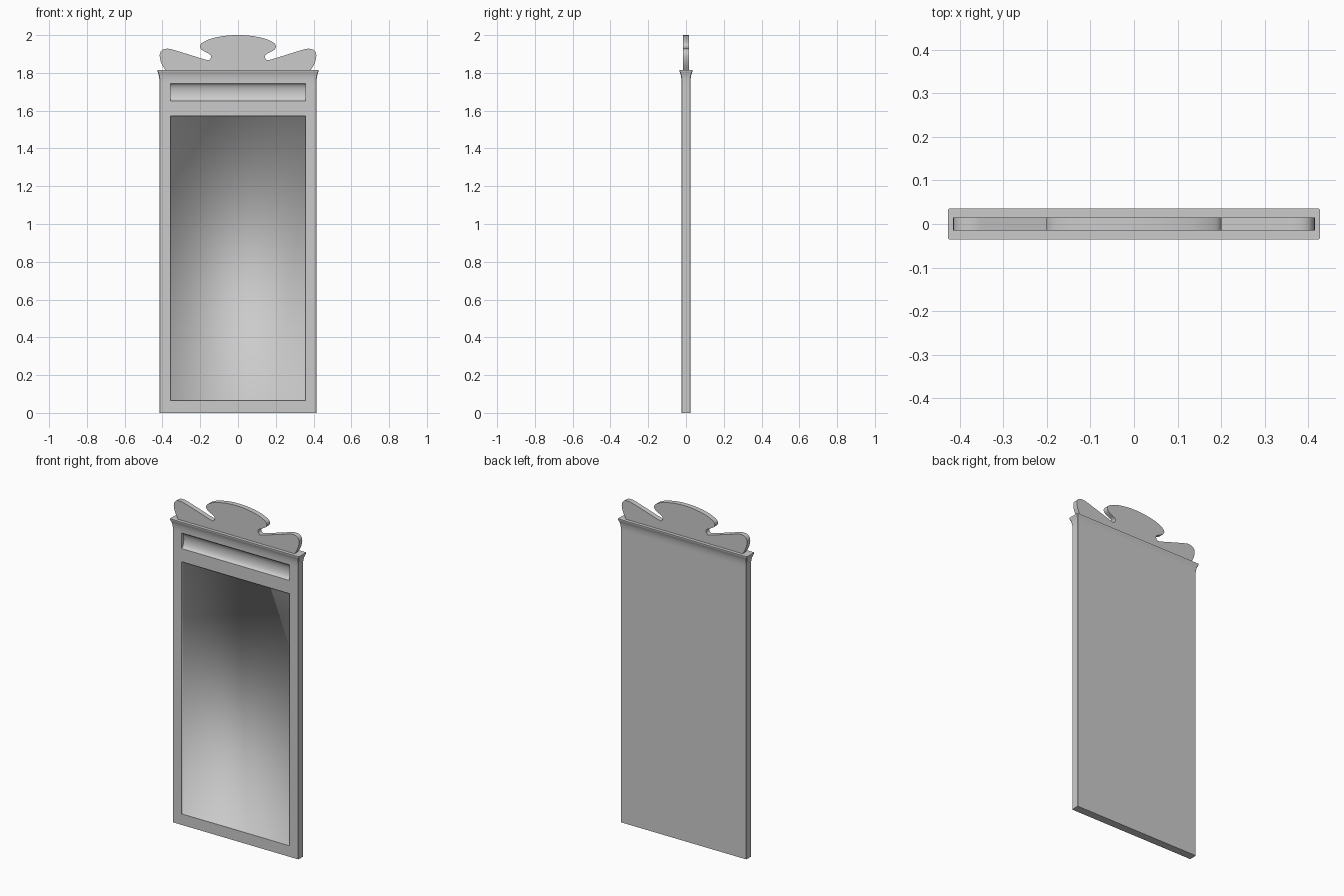
import bpy
import bmesh
import math
from mathutils import Vector

cube = bpy.data.objects.get("Cube")
if cube:
    bpy.data.objects.remove(cube, do_unlink=True)

grey = bpy.data.materials.new("plain grey")
grey.use_nodes = True
colour = (0.6, 0.6, 0.6, 1)
grey.diffuse_color = colour
grey.node_tree.nodes["Principled BSDF"].inputs["Base Color"].default_value = colour

HALF_W, HALF_D = 0.416, 0.024      # frame half width and half depth
OPEN_X = 0.357                     # half width of both openings
PANEL_Z = (0.066, 1.573)           # tall panel bottom and top
TROUGH_Z = (1.652, 1.745)          # upper trough bottom and top
PANEL_DEPTH, TROUGH_DEPTH = 0.015, 0.022


def finish(bm, name, soft=lambda edge: False, limit=35):
    """Turn a bmesh into a smooth object whose creases stay sharp."""
    bmesh.ops.recalc_face_normals(bm, faces=bm.faces)
    for face in bm.faces:
        face.smooth = True
    for edge in bm.edges:
        edge.smooth = soft(edge) or edge.calc_face_angle(0) < math.radians(limit)
    mesh = bpy.data.meshes.new(name)
    bm.to_mesh(mesh)
    bm.free()
    mesh.materials.append(grey)
    obj = bpy.data.objects.new(name, mesh)
    bpy.context.collection.objects.link(obj)
    return obj


def ring(bm, z, grow):
    """Rectangle with small clipped corners."""
    w, d, c = HALF_W + grow, HALF_D + grow, 0.003
    corners = [(w, d - c), (w - c, d), (c - w, d), (-w, d - c),
               (-w, c - d), (c - w, -d), (w - c, -d), (w, c - d)]
    return [bm.verts.new((x, y, z)) for x, y in corners]


def front_face(bm, z_range):
    """Front cell of the frame lying in the given height range."""
    bm.faces.ensure_lookup_table()
    for face in bm.faces:
        c = face.calc_center_median()
        if c.y < -HALF_D + 0.001 and abs(c.x) < 0.05 and z_range[0] < c.z < z_range[1]:
            return face


# Frame with flared cornice, lofted from rings
bm = bmesh.new()
levels = [(0, 0), (1.762, 0), (1.78, 0.002), (1.794, 0.005),
          (1.804, 0.009), (1.809, 0.011), (1.816, 0.011)]
rings = [ring(bm, z, grow) for z, grow in levels]
for low, high in zip(rings, rings[1:]):
    for i in range(len(low)):
        j = (i + 1) % len(low)
        bm.faces.new((low[i], low[j], high[j], high[i]))
bm.faces.new(rings[0][::-1])
bm.faces.new(rings[-1])
bmesh.ops.recalc_face_normals(bm, faces=bm.faces)

# Cut lines around the openings
cuts = [((x, 0, 0), (1, 0, 0)) for x in (-OPEN_X, OPEN_X)]
cuts += [((0, 0, z), (0, 0, 1)) for z in PANEL_Z + TROUGH_Z]
for co, no in cuts:
    geom = bm.verts[:] + bm.edges[:] + bm.faces[:]
    bmesh.ops.bisect_plane(bm, geom=geom, plane_co=co, plane_no=no)

# Sunken tall panel
panel = front_face(bm, PANEL_Z)
made = bmesh.ops.extrude_face_region(bm, geom=[panel])["geom"]
for v in made:
    if isinstance(v, bmesh.types.BMVert):
        v.co.y += PANEL_DEPTH
if panel.is_valid:
    bm.faces.remove(panel)

# Concave trough above it
cell = front_face(bm, TROUGH_Z)
corner = {(v.co.x > 0, v.co.z > sum(TROUGH_Z) / 2): v for v in cell.verts}
bm.faces.remove(cell)
STEPS = 8
mid, half = sum(TROUGH_Z) / 2, (TROUGH_Z[1] - TROUGH_Z[0]) / 2
arcs = []
for side in (False, True):
    arc = [corner[(side, False)]]
    for k in range(1, STEPS):
        a = math.pi * k / STEPS
        arc.append(bm.verts.new((OPEN_X if side else -OPEN_X,
                                 -HALF_D + TROUGH_DEPTH * math.sin(a),
                                 mid - half * math.cos(a))))
    arc.append(corner[(side, True)])
    arcs.append(arc)
left, right = arcs
for k in range(STEPS):
    bm.faces.new((left[k], right[k], right[k + 1], left[k + 1]))
for arc in arcs:
    bm.faces.new(arc)


def panel_floor_edge(edge):
    """Edges where the tall panel blends softly into its walls."""
    floor_y = -HALF_D + PANEL_DEPTH
    return all(abs(v.co.y - floor_y) < 1e-4 and v.co.z < PANEL_Z[1] + 0.01
               and abs(v.co.x) < OPEN_X + 0.01 for v in edge.verts)


finish(bm, "mirror_frame", panel_floor_edge)

# Scrolled crest: half outline, smoothed and mirrored
half_outline = [(0, 2.0), (0.07, 1.996), (0.14, 1.982), (0.185, 1.962),
                (0.2, 1.945), (0.196, 1.926), (0.175, 1.912), (0.15, 1.899),
                (0.143, 1.886), (0.15, 1.871), (0.168, 1.869), (0.25, 1.894),
                (0.335, 1.92), (0.37, 1.928), (0.4, 1.922), (0.414, 1.9),
                (0.411, 1.868), (0.4, 1.84), (0.383, 1.812)]
pts = [Vector(p) for p in half_outline]
padded = [Vector((-pts[1].x, pts[1].y))] + pts + [pts[-1] * 2 - pts[-2]]
smooth_half = []
for a, b, c, d in zip(padded, padded[1:], padded[2:], padded[3:]):
    for k in range(4):
        t = k / 4
        smooth_half.append(0.5 * (2 * b + (c - a) * t + (2 * a - 5 * b + 4 * c - d) * t ** 2
                                  + (3 * b - a - 3 * c + d) * t ** 3))
smooth_half.append(pts[-1])
outline = smooth_half + [Vector((-p.x, p.y)) for p in reversed(smooth_half[1:])]

bm = bmesh.new()
CREST_D = 0.015
front = [bm.verts.new((p.x, -CREST_D, p.y)) for p in outline]
back = [bm.verts.new((p.x, CREST_D, p.y)) for p in outline]
bm.faces.new(front)
bm.faces.new(back[::-1])
for i in range(len(front)):
    j = (i + 1) % len(front)
    bm.faces.new((front[i], back[i], back[j], front[j]))
finish(bm, "scrolled_crest")
